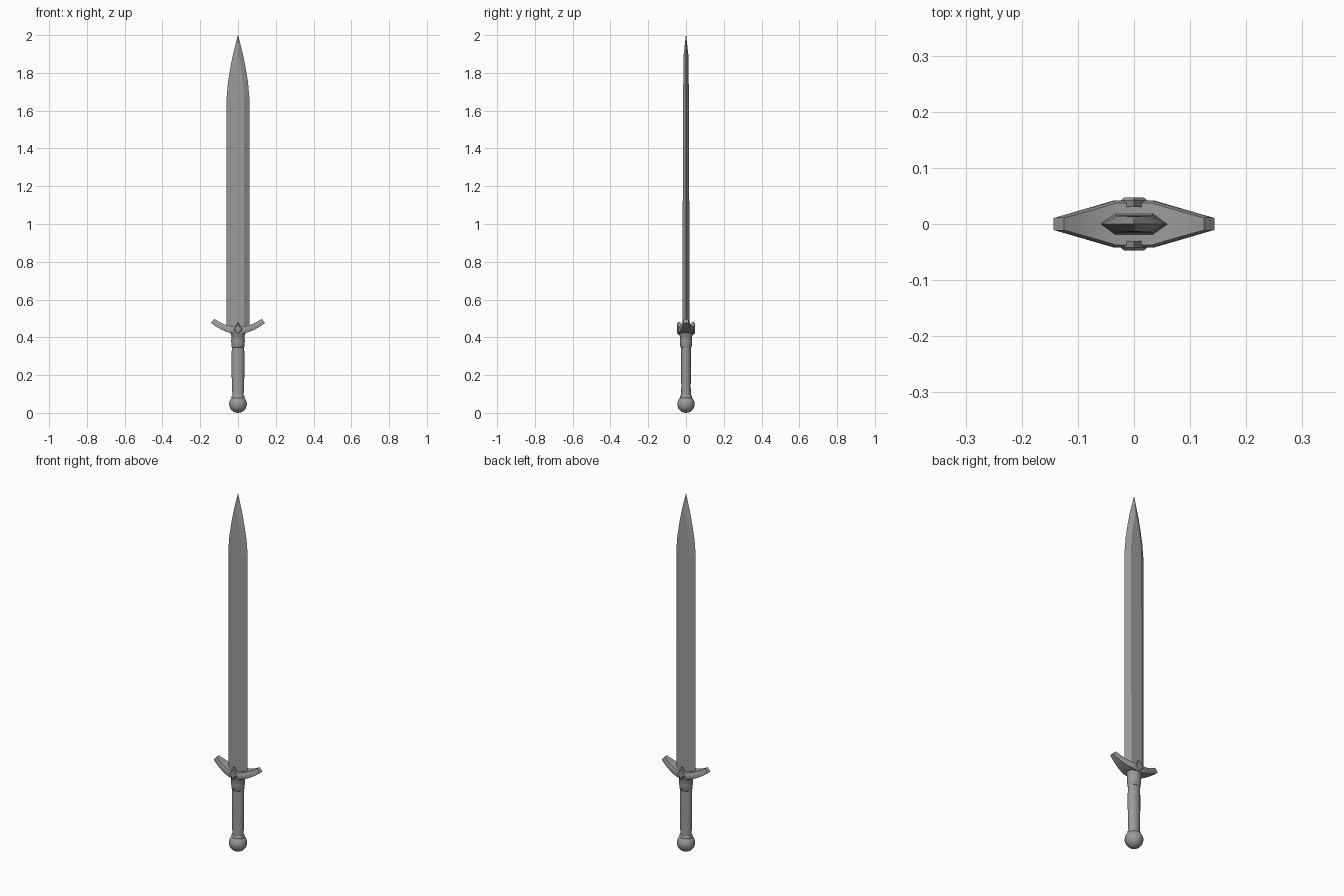
import bpy, bmesh, math

if "Cube" in bpy.data.objects:
    bpy.data.objects.remove(bpy.data.objects["Cube"])

# Dark grey metal used by every part
dark = bpy.data.materials.new("dark_grey")
dark.diffuse_color = (.33, .33, .33, 1)
dark.use_nodes = True
dark.node_tree.nodes["Principled BSDF"].inputs["Base Color"].default_value = dark.diffuse_color


def loft(name, rings, smooth=None):
    """Skin a list of equal-length point rings and cap both ends."""
    bm = bmesh.new()
    vs = [[bm.verts.new(p) for p in r] for r in rings]
    n = len(vs[0])
    for a, b in zip(vs, vs[1:]):
        for i in range(n):
            j = (i + 1) % n
            bm.faces.new((a[i], a[j], b[j], b[i]))
    bm.faces.new(vs[0])
    bm.faces.new(vs[-1])
    bmesh.ops.remove_doubles(bm, verts=bm.verts, dist=1e-5)
    bmesh.ops.recalc_face_normals(bm, faces=bm.faces)
    me = bpy.data.meshes.new(name)
    bm.to_mesh(me)
    bm.free()
    me.materials.append(dark)
    ob = bpy.data.objects.new(name, me)
    bpy.context.collection.objects.link(ob)
    if smooth:
        bpy.context.view_layer.objects.active = ob
        ob.select_set(True)
        bpy.ops.object.shade_smooth_by_angle(angle=math.radians(smooth))
        ob.select_set(False)
    return ob


def ovals(profile, n=24):
    """Horizontal oval rings from (z, x radius, y radius)."""
    return [[(rx * math.cos(2 * math.pi * i / n), ry * math.sin(2 * math.pi * i / n), z)
             for i in range(n)] for z, rx, ry in profile]


# Blade: hexagonal section, tapering to a ridged point
blade = []
for z, w, f, t in [(0.43, .060, .033, .020), (1.67, .060, .033, .015),
                   (1.75, .053, .027, .0145), (1.83, .040, .016, .014),
                   (1.89, .028, .003, .013), (1.998, .001, .0003, .001)]:
    blade.append([(-w, 0, z), (-f, -t, z), (f, -t, z), (w, 0, z), (f, t, z), (-f, t, z)])
loft("blade", blade)

# Crossguard: upswept bar, deep in the middle and thin at the tips
guard = []
for i in range(-8, 9):
    s = i / 8
    a = abs(s)
    x, zc = .134 * s, .437 + .050 * a ** 2
    d = .042 if a <= .25 else .042 - .030 * (a - .25) / .75
    h = .019 - .005 * a
    tilt = math.atan(.85 * s)

    def pt(y, v):
        return (x - v * math.sin(tilt), y, zc + v * math.cos(tilt))
    # raised band along the middle of both sides
    e = d * .9
    guard.append([pt(-e, -h), pt(-d, -h * .45), pt(-d, h * .45), pt(-e, h),
                  pt(e, h), pt(d, h * .45), pt(d, -h * .45), pt(e, -h)])
loft("crossguard", guard, 35)

# Pointed ornament on each face of the guard
for side, label in ((-1, "front"), (1, "back")):
    outline = [(-.024, .440), (0, .415), (.024, .440), (.011, .460), (0, .482), (-.011, .460)]
    loft("guard_ornament_" + label,
         [[(x * k, side * y, .445 + (z - .445) * k) for x, z in outline]
          for y, k in ((.030, 1), (.042, 1), (.047, .75))])

# Collar between grip and guard
loft("collar", ovals([(.345, .032, .026), (.350, .034, .030), (.38, .036, .033),
                      (.408, .035, .033), (.412, .038, .036), (.43, .039, .037)]), 60)

# Grip: slightly swelling oval handle
loft("grip", ovals([(.075, .031, .028), (.10, .030, .026), (.14, .032, .025),
                    (.22, .034, .026), (.30, .034, .026), (.36, .032, .026)]), 35)

# Ball pommel with a neck ring
ball = [(.0465 - .0465 * math.cos(math.pi * k / 12),
         max(.047 * math.sin(math.pi * k / 12), 1e-6),
         max(.046 * math.sin(math.pi * k / 12), 1e-6)) for k in range(13)]
loft("pommel", ovals(ball), 35)
loft("pommel_ring", ovals([(.075, .033, .031), (.082, .034, .032),
                           (.091, .033, .030), (.095, .031, .028)]), 60)
